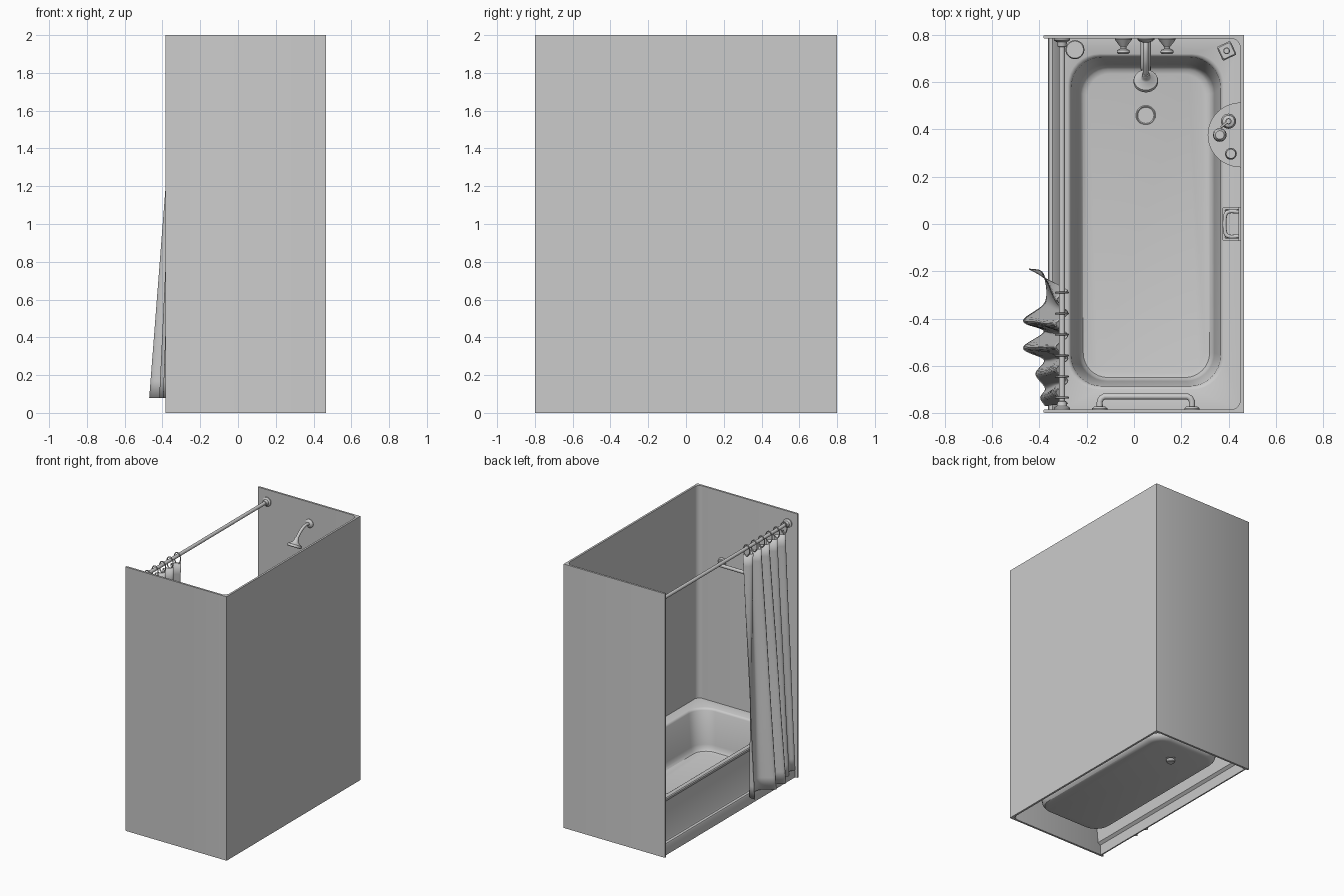
import bpy, bmesh, math
from mathutils import Vector


def finish(name, bm, smooth=True, recalc=True):
    if recalc:
        bmesh.ops.recalc_face_normals(bm, faces=bm.faces)
    me = bpy.data.meshes.new(name)
    bm.to_mesh(me)
    bm.free()
    ob = bpy.data.objects.new(name, me)
    bpy.context.collection.objects.link(ob)
    activate(ob)
    if smooth:
        bpy.ops.object.shade_smooth_by_angle(angle=math.radians(35))
    return ob


def activate(ob):
    bpy.ops.object.select_all(action='DESELECT')
    ob.select_set(True)
    bpy.context.view_layer.objects.active = ob


def loft(name, rings, closed=True, caps=(False, False), recalc=True):
    bm = bmesh.new()
    vs = [[bm.verts.new(p) for p in ring] for ring in rings]
    n = len(rings[0])
    for a, b in zip(vs, vs[1:]):
        for i in range(n if closed else n - 1):
            j = (i + 1) % n
            bm.faces.new((a[i], a[j], b[j], b[i]))
    if caps[0]:
        bm.faces.new(vs[0][::-1])
    if caps[1]:
        bm.faces.new(vs[-1])
    return finish(name, bm, recalc=recalc)


def rrect(x0, x1, y0, y1, r, z, n=8):
    pts = []
    for cx, cy, a0 in ((x1 - r, y1 - r, 0), (x0 + r, y1 - r, 90),
                       (x0 + r, y0 + r, 180), (x1 - r, y0 + r, 270)):
        for i in range(n + 1):
            a = math.radians(a0 + 90 * i / n)
            pts.append((cx + r * math.cos(a), cy + r * math.sin(a), z))
    return pts


def lathe(name, profile, loc, axis=(0, 0, 1), n=28):
    q = Vector((0, 0, 1)).rotation_difference(Vector(axis).normalized())
    rings = [[Vector(loc) + q @ Vector((r * math.cos(2 * math.pi * i / n),
                                        r * math.sin(2 * math.pi * i / n), h))
              for i in range(n)] for r, h in profile]
    return loft(name, rings, caps=(True, True))


def extrude(name, pts, vec):
    v = Vector(vec)
    return loft(name, [[Vector(p) for p in pts], [Vector(p) + v for p in pts]], caps=(True, True))


def spline(pts, steps):
    # Catmull-Rom through the points
    pts = [Vector(p) for p in pts]
    p = [2 * pts[0] - pts[1]] + pts + [2 * pts[-1] - pts[-2]]
    out = []
    for k in range(1, len(p) - 2):
        a, b, c, d = p[k - 1:k + 3]
        for s in range(steps):
            t = s / steps
            out.append(0.5 * (2 * b + (c - a) * t + (2 * a - 5 * b + 4 * c - d) * t * t
                              + (3 * b - a - 3 * c + d) * t ** 3))
    return out + [pts[-1]]


def tube(name, pts, r, cyclic=False):
    cu = bpy.data.curves.new(name, 'CURVE')
    cu.dimensions = '3D'
    cu.bevel_depth, cu.bevel_resolution, cu.use_fill_caps = r, 4, True
    sp = cu.splines.new('POLY')
    sp.points.add(len(pts) - 1)
    for p, co in zip(sp.points, pts):
        p.co = (*co, 1)
    sp.use_cyclic_u = cyclic
    ob = bpy.data.objects.new(name, cu)
    bpy.context.collection.objects.link(ob)
    activate(ob)
    bpy.ops.object.convert(target='MESH')
    bpy.ops.object.shade_smooth_by_angle(angle=math.radians(40))
    return ob


def thicken(ob, t, offset=-1):
    m = ob.modifiers.new('thickness', 'SOLIDIFY')
    m.thickness, m.offset = t, offset


# Three-sided wall surround with rounded inner corners
arc = [(0.41 + 0.04 * math.cos(a), 0.745 + 0.04 * math.sin(a))
       for a in [math.pi / 2 * i / 8 for i in range(9)]]
u = [(-0.378, -0.8), (0.465, -0.8), (0.465, 0.8), (-0.378, 0.8), (-0.383, 0.797), (-0.383, 0.788),
     (-0.378, 0.785)] + arc[::-1] + [(x, -y) for x, y in arc]
u += [(-0.378, -0.785), (-0.383, -0.788), (-0.383, -0.797)]
extrude('wall_surround', [(x, y, 0) for x, y in u], (0, 0, 2))

# Bathtub shell: rim, sloping basin, floor
tub = loft('bathtub', [
    rrect(-0.315, 0.452, -0.787, 0.787, 0.006, 0.37),
    rrect(-0.315, 0.452, -0.787, 0.787, 0.006, 0.384),
    rrect(-0.309, 0.450, -0.785, 0.785, 0.006, 0.39),
    rrect(-0.280, 0.380, -0.700, 0.720, 0.13, 0.39),
    rrect(-0.272, 0.372, -0.692, 0.712, 0.13, 0.386),
    rrect(-0.266, 0.366, -0.686, 0.706, 0.13, 0.375),
    rrect(-0.235, 0.340, -0.665, 0.675, 0.12, 0.13),
    rrect(-0.228, 0.333, -0.660, 0.668, 0.115, 0.10),
    rrect(-0.215, 0.320, -0.650, 0.655, 0.105, 0.085),
    rrect(-0.195, 0.300, -0.630, 0.635, 0.09, 0.08)], caps=(False, True), recalc=False)
thicken(tub, 0.01)

# Front apron with stepped plinth
prof = [(-0.365, 0), (-0.365, 0.075), (-0.360, 0.085), (-0.345, 0.09), (-0.340, 0.10), (-0.316, 0.36),
        (-0.314, 0.38), (-0.304, 0.38), (-0.306, 0.36), (-0.330, 0.09), (-0.350, 0.075), (-0.355, 0)]
extrude('tub_apron', [(x, -0.786, z) for x, z in prof], (0, 1.572, 0))

# Drain, visible above and below the floor
lathe('drain', [(0.025, 0.045), (0.03, 0.05), (0.03, 0.066), (0.042, 0.068), (0.042, 0.083),
                (0.038, 0.086), (0.034, 0.083), (0.01, 0.083)], (0.05, 0.46, 0))

# Curtain rod and wall flanges
lathe('curtain_rod', [(0.013, 0), (0.013, 1.56)], (-0.305, -0.78, 1.91), (0, 1, 0))
for side in (-1, 1):
    lathe('rod_flange', [(0.034, 0), (0.034, 0.008), (0.022, 0.016), (0.018, 0.035), (0.013, 0.036)],
          (-0.305, 0.786 * side, 1.91), (0, -side, 0))

# Gathered shower curtain: folds at the top blend into wider folds at the hem
hem = [(-0.445, -0.19), (-0.385, -0.21), (-0.375, -0.33), (-0.468, -0.41), (-0.38, -0.455),
       (-0.468, -0.525), (-0.38, -0.575), (-0.415, -0.635), (-0.375, -0.695), (-0.395, -0.735),
       (-0.375, -0.77)]
head = [(-0.305 + (0.025 if i % 2 == 0 else -0.025), -0.28 - 0.048 * i) for i in range(len(hem))]
lower, upper = [spline([(*p, 0) for p in c], 9) for c in (hem, head)]
rows = []
for k in range(21):
    t = k / 20
    rows.append([(a.x + (b.x - a.x) * t,
                  a.y + (b.y - a.y) * t + 0.006 * math.sin(9 * t + 0.3 * i) * t * (1 - t), 1.86 - 1.78 * t)
                 for i, (a, b) in enumerate(zip(upper, lower))])
thicken(loft('shower_curtain', rows, closed=False), 0.004, 0)

# Curtain rings
for i in range(6):
    y = -0.29 - 0.089 * i
    tube('curtain_ring', [(-0.305 + 0.026 * math.cos(a), y, 1.893 + 0.042 * math.sin(a))
                          for a in [2 * math.pi * j / 24 for j in range(24)]], 0.004, True)

# Shower arm, flange and head
tube('shower_arm', spline([(0.05, 0.787, 1.84), (0.05, 0.74, 1.845), (0.05, 0.69, 1.83),
                           (0.05, 0.65, 1.80), (0.05, 0.63, 1.78)], 6), 0.011)
lathe('shower_flange', [(0.032, 0), (0.032, 0.005), (0.022, 0.014), (0.012, 0.018)],
      (0.05, 0.786, 1.84), (0, -1, 0))
lathe('shower_head', [(0.013, -0.005), (0.017, 0.004), (0.017, 0.018), (0.022, 0.028), (0.05, 0.046),
                      (0.052, 0.052), (0.052, 0.062), (0.046, 0.065)], (0.05, 0.633, 1.785), (0, -0.5, -0.87))

# Tub spout and tap handles
tube('tub_spout', spline([(0.05, 0.787, 0.57), (0.05, 0.72, 0.575), (0.05, 0.67, 0.56),
                          (0.05, 0.655, 0.53)], 6), 0.022)
lathe('spout_flange', [(0.036, 0), (0.036, 0.006), (0.026, 0.014)], (0.05, 0.786, 0.57), (0, -1, 0))
for x in (-0.045, 0.14):
    lathe('tap_handle', [(0.036, 0), (0.036, 0.006), (0.03, 0.014), (0.013, 0.036), (0.013, 0.044),
                         (0.026, 0.05), (0.028, 0.06), (0.022, 0.066)], (x, 0.786, 0.76), (0, -1, 0))

# Grab bar on the near end wall
bar = [(-0.145, -0.787), (-0.145, -0.75), (-0.138, -0.737), (-0.125, -0.73)]
tube('grab_bar', [(x, y, 1.47) for x, y in bar] + [(0.1 - x, y, 1.47) for x, y in bar[::-1]], 0.013)
for x in (-0.145, 0.245):
    lathe('grab_bar_flange', [(0.032, 0), (0.032, 0.006), (0.024, 0.013)], (x, -0.786, 1.47), (0, 1, 0))

# Half-round shelf with bath items
sz = 1.0
semi = [math.pi / 2 + math.pi * i / 28 for i in range(29)]
extrude('wall_shelf', [(0.452 + 0.14 * math.cos(a), 0.377 + 0.137 * math.sin(a), sz) for a in semi],
        (0, 0, 0.018))
sz += 0.018
lathe('pump_bottle', [(0.03, 0), (0.032, 0.005), (0.032, 0.12), (0.025, 0.138), (0.013, 0.142), (0.013, 0.158),
                      (0.005, 0.159), (0.005, 0.18), (0.011, 0.181), (0.011, 0.19)], (0.40, 0.435, sz))
tube('pump_nozzle', [(0.40, 0.435, sz + 0.186), (0.375, 0.415, sz + 0.184), (0.37, 0.411, sz + 0.178)], 0.005)
lathe('round_bottle', [(0.026, 0), (0.029, 0.004), (0.029, 0.10), (0.026, 0.125), (0.018, 0.135)],
      (0.363, 0.377, sz))
lathe('slim_bottle', [(0.02, 0), (0.025, 0.004), (0.025, 0.12), (0.02, 0.128), (0.02, 0.15)],
      (0.41, 0.297, sz))

# Soap dish with handle
dish = loft('soap_dish', [rrect(a, 0.452, -0.072 + b, 0.072 - b, 0.008, z) for a, b, z in
                          ((0.385, 0.01, 0.75), (0.375, 0, 0.76), (0.375, 0, 0.785),
                           (0.385, 0.01, 0.785), (0.392, 0.016, 0.765))], caps=(True, True))
extrude('soap_dish_back', [(0.442, y, z) for y, z in ((-0.072, 0.75), (0.072, 0.75), (0.072, 0.87), (-0.072, 0.87))],
        (0.01, 0, 0))
tube('soap_dish_bar', spline([(0.445, -0.052, 0.84), (0.40, -0.052, 0.84), (0.385, -0.03, 0.84),
                              (0.385, 0.03, 0.84), (0.40, 0.052, 0.84), (0.445, 0.052, 0.84)], 5), 0.008)

# Jar and square bottle on the tub rim corners
lathe('rim_jar', [(0.037, 0), (0.04, 0.004), (0.04, 0.15), (0.036, 0.156)], (-0.25, 0.738, 0.389))
bottle = loft('square_bottle', [rrect(-s, s, -s, s, 0.006, z, 3) for s, z in
                                ((0.028, 0), (0.032, 0.004), (0.032, 0.16), (0.027, 0.168))], caps=(True, True))
bottle.location = (0.392, 0.733, 0.389)
bottle.rotation_euler.z = math.radians(25)
lathe('square_bottle_cap', [(0.014, 0), (0.014, 0.03), (0.011, 0.033)], (0.392, 0.733, 0.555))
